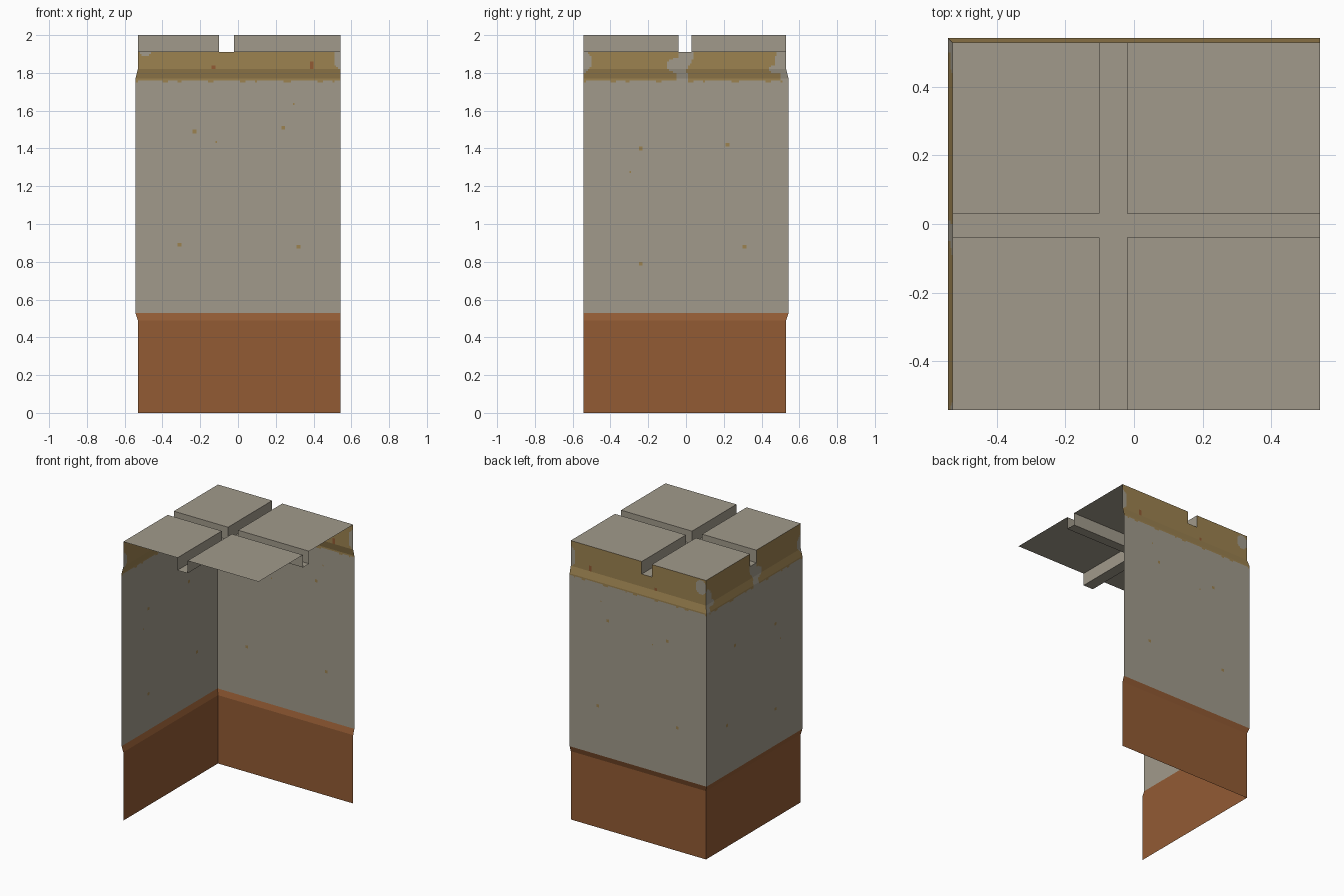
import bpy, bmesh, math

if "Cube" in bpy.data.objects:
    bpy.data.objects.remove(bpy.data.objects["Cube"])

W, INSET = 0.543, 0.53          # half width of the body / of the base and top band
GROOVE_X = (-0.10, -0.02)       # roof groove running front to back
GROOVE_Y = (-0.04, 0.03)        # roof groove running side to side
FLOOR, TOP = 1.91, 2.0


def lin(c):
    c /= 255
    return c / 12.92 if c <= 0.04045 else ((c + 0.055) / 1.055) ** 2.4


def material(name, r, g, b):
    m = bpy.data.materials.new(name)
    m.diffuse_color = (lin(r), lin(g), lin(b), 1)
    m.use_nodes = True
    m.node_tree.nodes["Principled BSDF"].inputs["Base Color"].default_value = m.diffuse_color
    return m


MATS = [material("grey plaster", 161, 154, 139),
        material("rust orange", 146, 91, 52),
        material("ochre band", 156, 130, 80)]
GREY, RUST, OCHRE = 0, 1, 2


def finish(name, bm):
    me = bpy.data.meshes.new(name)
    bm.to_mesh(me)
    bm.free()
    for m in MATS:
        me.materials.append(m)
    ob = bpy.data.objects.new(name, me)
    bpy.context.collection.objects.link(ob)
    return ob


def offset(z):
    """Distance of the wall sheet from the centre at height z."""
    if z <= 0.49 or z >= 1.82:
        return INSET
    if z < 0.53:
        return INSET + (W - INSET) * (z - 0.49) / 0.04
    if z > 1.77:
        return INSET + (W - INSET) * (1.82 - z) / 0.05
    return W


def inside(u, z, ovals):
    return any(((u - a) / ra) ** 2 + ((z - b) / rb) ** 2 < 1 for a, b, ra, rb in ovals)


def wall(name, point, corner, groove, chips, flecks, rust):
    """Wall sheet as a grid; colour by height, worn chips and small flecks.
    Flecks and rust are (u, z, width, height) in hundredths."""
    rows = {0, 49, 53, 176} | set(range(174, 201))
    for _, z, _, h in flecks:
        rows |= set(range(z, z + h + 1))
    rows = sorted(rows)
    bm = bmesh.new()

    def vert(i, k):
        z = k / 100
        u = i / 100
        if abs(i) == 54:
            u = math.copysign(offset(z) if i == corner else W, i)
        return bm.verts.new(point(u, offset(z), z))

    grid = {(i, k): vert(i, k) for i in range(-54, 55) for k in rows}
    for i in range(-54, 54):
        for a, b in zip(rows, rows[1:]):
            u, z = (i + 0.5) / 100, (a + b) / 200
            if z > FLOOR and groove[0] < u < groove[1]:
                continue                     # notch where the groove runs out
            f = bm.faces.new([grid[i, a], grid[i + 1, a], grid[i + 1, b], grid[i, b]])
            hit = lambda spots: any(s <= i < s + w and t <= a < t + h for s, t, w, h in spots)
            edge = 1.76 - (0.01 if math.sin(31 * u) + math.sin(77 * u) > 0.9 else 0)
            f.material_index = GREY
            if z < 0.53:
                f.material_index = RUST
            elif z > edge:
                f.material_index = GREY if inside(u, z, chips) else OCHRE
                if hit(rust):
                    f.material_index = RUST
            elif hit(flecks):
                f.material_index = OCHRE
    bmesh.ops.delete(bm, geom=[v for v in bm.verts if not v.link_faces], context='VERTS')
    bmesh.ops.recalc_face_normals(bm, faces=bm.faces)
    c = sum((f.normal.y - f.normal.x for f in bm.faces))
    if c < 0:
        bmesh.ops.reverse_faces(bm, faces=bm.faces)
    return finish(name, bm)


# back wall
wall("back_wall", lambda u, d, z: (u, d, z), -54, GROOVE_X,
     chips=[(-0.49, 1.94, 0.04, 0.055), (0.54, 1.89, 0.035, 0.07)],
     flecks=[(-24, 148, 2, 2), (23, 150, 2, 2), (-12, 143, 1, 1), (29, 163, 1, 1),
             (-32, 88, 2, 2), (31, 87, 2, 2)],
     rust=[(-14, 182, 2, 2), (38, 182, 2, 4)])

# left wall
wall("left_wall", lambda u, d, z: (-d, u, z), 54, GROOVE_Y,
     chips=[(-0.545, 1.86, 0.045, 0.06), (-0.045, 1.84, 0.055, 0.04),
            (-0.02, 1.77, 0.03, 0.06), (0.0, 1.91, 0.045, 0.07),
            (0.51, 1.86, 0.04, 0.07), (0.48, 1.82, 0.04, 0.02),
            (0.54, 1.79, 0.04, 0.06)],
     flecks=[(-25, 139, 2, 2), (21, 141, 2, 2), (-30, 127, 1, 1),
             (-25, 78, 2, 2), (30, 87, 2, 2)],
     rust=[])

# roof: four raised slabs with a sunken cross of grooves
bm = bmesh.new()
xs = (-INSET, *GROOVE_X, W)
ys = (-W, *GROOVE_Y, INSET)


def height(i, j):
    return FLOOR if i == 1 or j == 1 else TOP


def quad(*pts):
    bm.faces.new([bm.verts.new(p) for p in pts])


for i in range(3):
    for j in range(3):
        x0, x1, y0, y1, h = xs[i], xs[i + 1], ys[j], ys[j + 1], height(i, j)
        quad((x0, y0, h), (x1, y0, h), (x1, y1, h), (x0, y1, h))
        if i < 2 and height(i + 1, j) != h:
            g = height(i + 1, j)
            quad((x1, y0, h), (x1, y0, g), (x1, y1, g), (x1, y1, h))
        if j < 2 and height(i, j + 1) != h:
            g = height(i, j + 1)
            quad((x0, y1, h), (x1, y1, h), (x1, y1, g), (x0, y1, g))
bmesh.ops.remove_doubles(bm, verts=bm.verts, dist=1e-5)
bmesh.ops.recalc_face_normals(bm, faces=bm.faces)
if sum(f.normal.z for f in bm.faces) < 0:
    bmesh.ops.reverse_faces(bm, faces=bm.faces)
finish("grooved_roof", bm)
